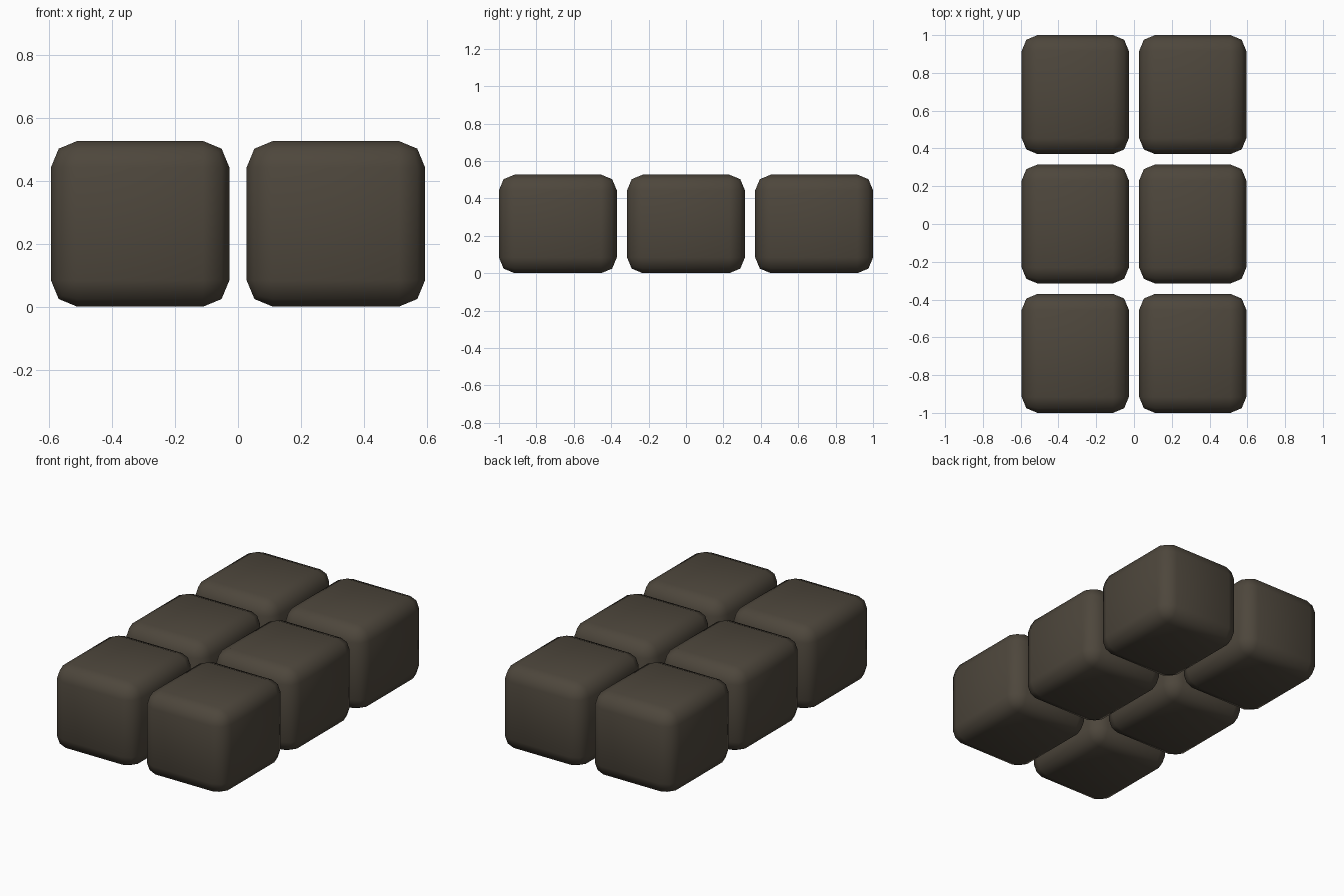
import bpy, bmesh
from mathutils import Vector

if "Cube" in bpy.data.objects:
    bpy.data.objects.remove(bpy.data.objects["Cube"])

SIZE = Vector((0.567, 0.63, 0.527))
BEVEL = 0.084

mat = bpy.data.materials.new("dark_brown")
mat.diffuse_color = (0.075, 0.062, 0.045, 1)
mat.use_nodes = True
mat.node_tree.nodes["Principled BSDF"].inputs["Base Color"].default_value = mat.diffuse_color


def rounded_block(name, x, y):
    # box with two-step rounded edges, fully smooth shaded
    bm = bmesh.new()
    bmesh.ops.create_cube(bm, size=1)
    bmesh.ops.scale(bm, vec=SIZE, verts=bm.verts)
    bmesh.ops.bevel(bm, geom=bm.edges[:], offset=BEVEL, offset_type='OFFSET',
                    segments=2, profile=0.5, affect='EDGES')
    for f in bm.faces:
        f.smooth = True
    mesh = bpy.data.meshes.new(name)
    bm.to_mesh(mesh)
    bm.free()
    mesh.materials.append(mat)
    obj = bpy.data.objects.new(name, mesh)
    obj.location = (x, y, SIZE.z / 2)
    bpy.context.collection.objects.link(obj)


# two columns of three blocks
for row, y in (("front", -0.685), ("middle", 0), ("back", 0.685)):
    for side, x in (("left", -0.311), ("right", 0.311)):
        rounded_block(f"{row}_{side}_block", x, y)
